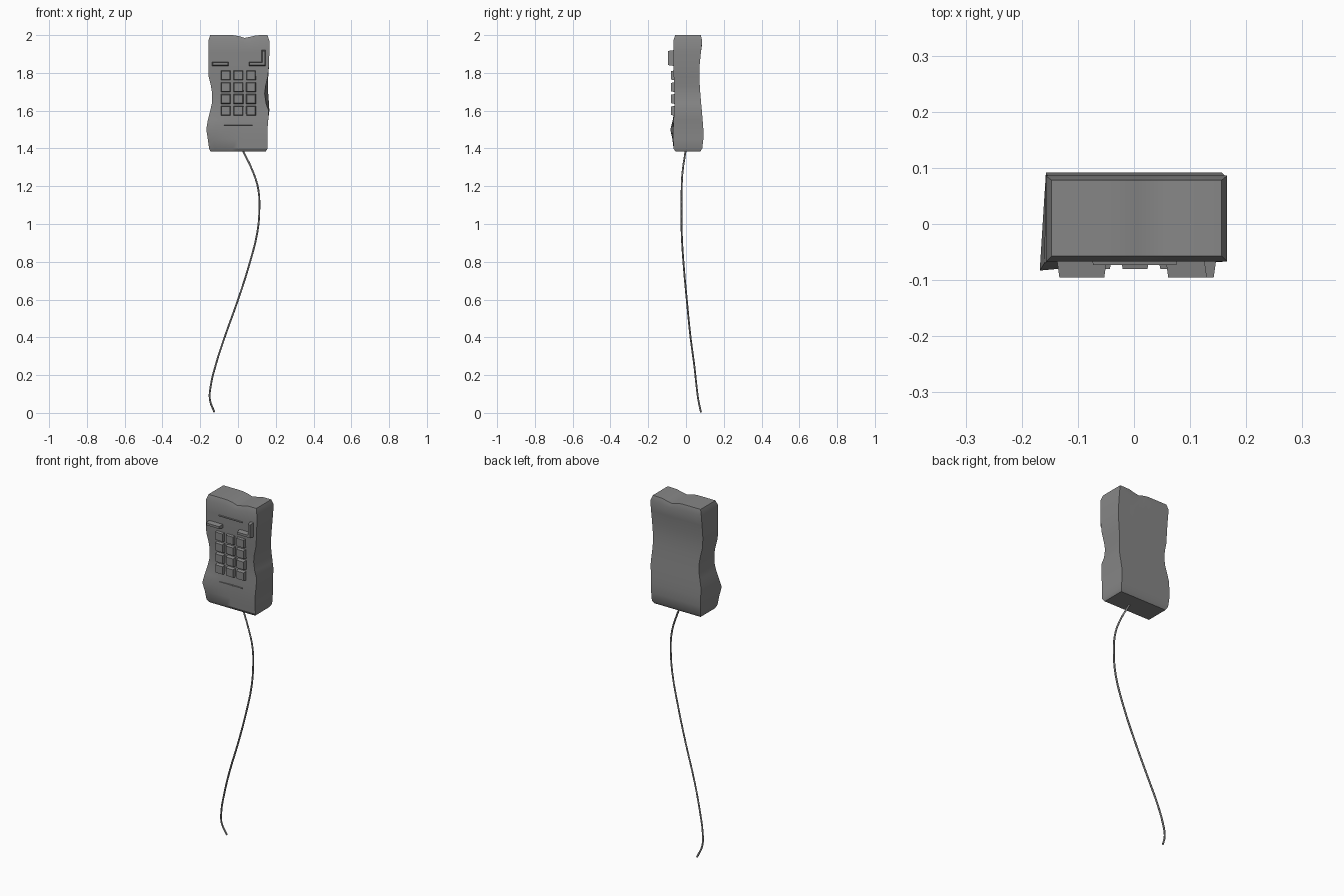
import bpy, bmesh, math

if "Cube" in bpy.data.objects:
    bpy.data.objects.remove(bpy.data.objects["Cube"], do_unlink=True)


def make_material(name, value):
    mat = bpy.data.materials.new(name)
    mat.use_nodes = True
    color = (value, value, value, 1)
    mat.diffuse_color = color
    mat.node_tree.nodes["Principled BSDF"].inputs["Base Color"].default_value = color
    return mat


grey = make_material("grey plastic", 0.24)


def finish(bm, name, smooth=False):
    bmesh.ops.recalc_face_normals(bm, faces=bm.faces)
    mesh = bpy.data.meshes.new(name)
    bm.to_mesh(mesh)
    bm.free()
    obj = bpy.data.objects.new(name, mesh)
    bpy.context.collection.objects.link(obj)
    mesh.materials.append(grey)
    if smooth:
        bpy.ops.object.select_all(action="DESELECT")
        obj.select_set(True)
        bpy.context.view_layer.objects.active = obj
        bpy.ops.object.shade_smooth_by_angle(angle=math.radians(30))
    return obj


# Handset body: height, left side, right side at front and back, front, back
sections = [
    (1.383, -.145, .147, .147, -.055, .075),
    (1.400, -.153, .156, .156, -.066, .086),
    (1.450, -.160, .156, .156, -.068, .092),
    (1.500, -.168, .156, .156, -.068, .092),
    (1.550, -.160, .160, .160, -.066, .088),
    (1.600, -.147, .162, .166, -.062, .084),
    (1.640, -.138, .148, .164, -.060, .080),
    (1.690, -.137, .141, .160, -.060, .076),
    (1.730, -.143, .146, .158, -.062, .073),
    (1.780, -.155, .158, .160, -.065, .071),
    (1.840, -.157, .164, .164, -.067, .072),
    (1.910, -.157, .166, .166, -.067, .079),
    (1.970, -.157, .166, .166, -.067, .086),
    (2.000, -.147, .156, .156, -.057, .078),
]
STEPS = 10


def top_dip(x, z):
    # Shallow hollow along the top edge
    strength = max(0, (z - 1.9) / 0.1)
    return 0.015 * strength * math.exp(-((x - 0.04) / 0.035) ** 2)


def bulge(z):
    # Thumb swell on the front corner
    return max(0, 1 - abs(z - 1.5) / 0.07)


bm = bmesh.new()
rings = []
for z, left, right_f, right_b, front, back in sections:
    ring = []
    for i in range(STEPS + 1):
        t = i / STEPS
        x = left + (right_f - left) * t
        y = front - 0.015 * bulge(z) * max(0, 1 - 2 * t)
        ring.append(bm.verts.new((x, y, z - top_dip(x, z))))
    left_b = left + 0.011 * bulge(z)
    for i in range(STEPS, -1, -1):
        x = left_b + (right_b - left_b) * i / STEPS
        ring.append(bm.verts.new((x, back, z - top_dip(x, z))))
    rings.append(ring)
count = len(rings[0])
for low, high in zip(rings, rings[1:]):
    for i in range(count):
        j = (i + 1) % count
        bm.faces.new((low[i], low[j], high[j], high[i]))
# End caps as strips between the front and back edges
for ring in (rings[0], rings[-1]):
    for i in range(STEPS):
        bm.faces.new((ring[i], ring[i + 1], ring[count - 2 - i], ring[count - 1 - i]))
finish(bm, "handset_body", True)


def raised_block(name, outline, back, front, inset):
    # Tapered block on the front: the outline runs counter-clockwise in x and z
    bm = bmesh.new()
    base = [bm.verts.new((x, back, z)) for x, z in outline]
    cap = []
    n = len(outline)
    for i, (x, z) in enumerate(outline):
        px, pz = outline[i - 1]
        nx, nz = outline[(i + 1) % n]
        a = math.atan2(z - pz, x - px)
        b = math.atan2(nz - z, nx - x)
        dx = -math.sin(a) - math.sin(b)
        dz = math.cos(a) + math.cos(b)
        cap.append(bm.verts.new((x + inset * dx, front, z + inset * dz)))
    bm.faces.new(base)
    bm.faces.new(cap)
    for i in range(n):
        j = (i + 1) % n
        bm.faces.new((base[i], base[j], cap[j], cap[i]))
    return finish(bm, name)


def rectangle(x0, x1, z0, z1):
    return [(x0, z0), (x1, z0), (x1, z1), (x0, z1)]


# Keypad
for row in range(4):
    for col in range(3):
        x, z = -0.065 + 0.067 * col, 1.787 - 0.0625 * row
        raised_block(f"key_{row + 1}_{col + 1}",
                     rectangle(x - .028, x + .028, z - .028, z + .028),
                     -0.05, -0.080, 0.006)

# Control buttons above the keypad
raised_block("bar_button", rectangle(-.138, -.048, 1.836, 1.859), -.06, -.095, .005)
corner = [(.056, 1.836), (.147, 1.836), (.147, 1.921), (.124, 1.921),
          (.124, 1.859), (.056, 1.859)]
raised_block("corner_button", corner, -.06, -.095, .005)

# Earpiece and mouthpiece ridges
for name, z in (("earpiece_ridge", 1.903), ("mouthpiece_ridge", 1.525)):
    raised_block(name, rectangle(-.075, .078, z - .004, z + .004), -.06, -.073, .002)

# Trailing cord
path = [(.02, 0, 1.40), (.082, -.019, 1.27), (.108, -.023, 1.18), (.113, -.024, 1.08),
        (.103, -.023, .96), (.061, -.013, .79), (-.003, .005, .59), (-.071, .024, .40),
        (-.119, .044, .25), (-.145, .056, .14), (-.149, .065, .07), (-.125, .079, .004)]
curve = bpy.data.curves.new("cord", "CURVE")
curve.dimensions = "3D"
curve.bevel_depth = 0.005
curve.bevel_resolution = 1
curve.resolution_u = 3
curve.use_fill_caps = True
spline = curve.splines.new("BEZIER")
spline.bezier_points.add(len(path) - 1)
for point, co in zip(spline.bezier_points, path):
    point.co = co
    point.handle_left_type = point.handle_right_type = "AUTO"
curve.materials.append(grey)
bpy.context.collection.objects.link(bpy.data.objects.new("cord", curve))
